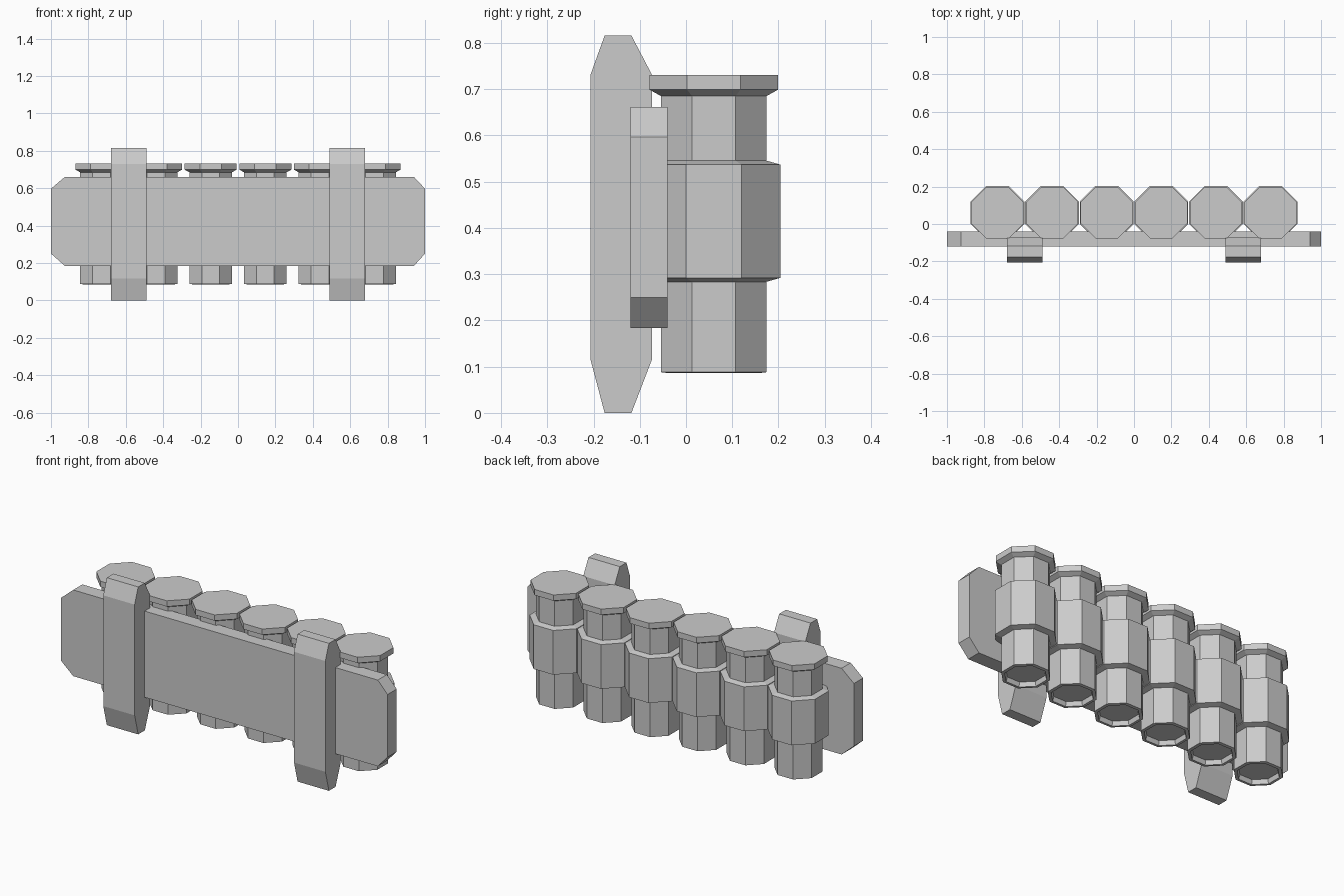
import bpy
import bmesh
from math import cos, sin, pi

cube = bpy.data.objects.get("Cube")
if cube:
    bpy.data.objects.remove(cube, do_unlink=True)

grey = bpy.data.materials.new("plain_grey")
grey.use_nodes = True
colour = (0.6, 0.6, 0.6, 1)
grey.diffuse_color = colour
grey.node_tree.nodes["Principled BSDF"].inputs["Base Color"].default_value = colour


def finish(name, bm):
    bmesh.ops.recalc_face_normals(bm, faces=bm.faces)
    mesh = bpy.data.meshes.new(name)
    bm.to_mesh(mesh)
    bm.free()
    mesh.materials.append(grey)
    obj = bpy.data.objects.new(name, mesh)
    bpy.context.collection.objects.link(obj)
    return obj


def extrude_outline(name, points, offset):
    """Extrude a closed outline along the offset vector."""
    bm = bmesh.new()
    face = bm.faces.new([bm.verts.new(p) for p in points])
    new = bmesh.ops.extrude_face_region(bm, geom=[face])["geom"]
    moved = [v for v in new if isinstance(v, bmesh.types.BMVert)]
    bmesh.ops.translate(bm, verts=moved, vec=offset)
    return finish(name, bm)


def lathe_octagon(name, profile, x, y):
    """Stack octagonal rings (apothem, z) and close both ends."""
    bm = bmesh.new()
    rings = []
    for apothem, z in profile:
        r = apothem / cos(pi / 8)
        angles = [(k + 0.5) * pi / 4 for k in range(8)]
        rings.append([bm.verts.new((x + r * cos(a), y + r * sin(a), z)) for a in angles])
    for low, high in zip(rings, rings[1:]):
        for k in range(8):
            n = (k + 1) % 8
            bm.faces.new((low[k], low[n], high[n], high[k]))
    bm.faces.new(rings[0])
    bm.faces.new(rings[-1])
    return finish(name, bm)


# Back plate with clipped corners
plate = [(-0.925, 0.184), (0.94, 0.184), (1, 0.25), (1, 0.597),
         (0.94, 0.661), (-0.925, 0.661), (-1, 0.597), (-1, 0.25)]
extrude_outline("mounting_plate", [(x, -0.12, z) for x, z in plate], (0, 0.08, 0))

# Two upright straps with tapered ends
strap = [(-0.207, 0.117), (-0.176, 0), (-0.118, 0), (-0.073, 0.117),
         (-0.073, 0.73), (-0.118, 0.816), (-0.176, 0.816), (-0.207, 0.73)]
for side, x in (("right", -0.584), ("left", 0.584)):
    extrude_outline("strap_" + side, [(x - 0.096, y, z) for y, z in strap], (0.192, 0, 0))

# Row of cartridges: recessed mouth, tube, holding loop, tube, flanged cap
tube = [(0.092, 0.11), (0.098, 0.086), (0.114, 0.088), (0.114, 0.685)]
loop = [(0.112, 0.283), (0.144, 0.292), (0.144, 0.537), (0.112, 0.546)]
cap = [(0.112, 0.684), (0.139, 0.699), (0.139, 0.731)]
for i in range(6):
    x = (i - 2.5) * 0.292
    for part, profile in (("tube", tube), ("loop", loop), ("cap", cap)):
        lathe_octagon(f"cartridge_{part}_{i + 1}", profile, x, 0.06)
